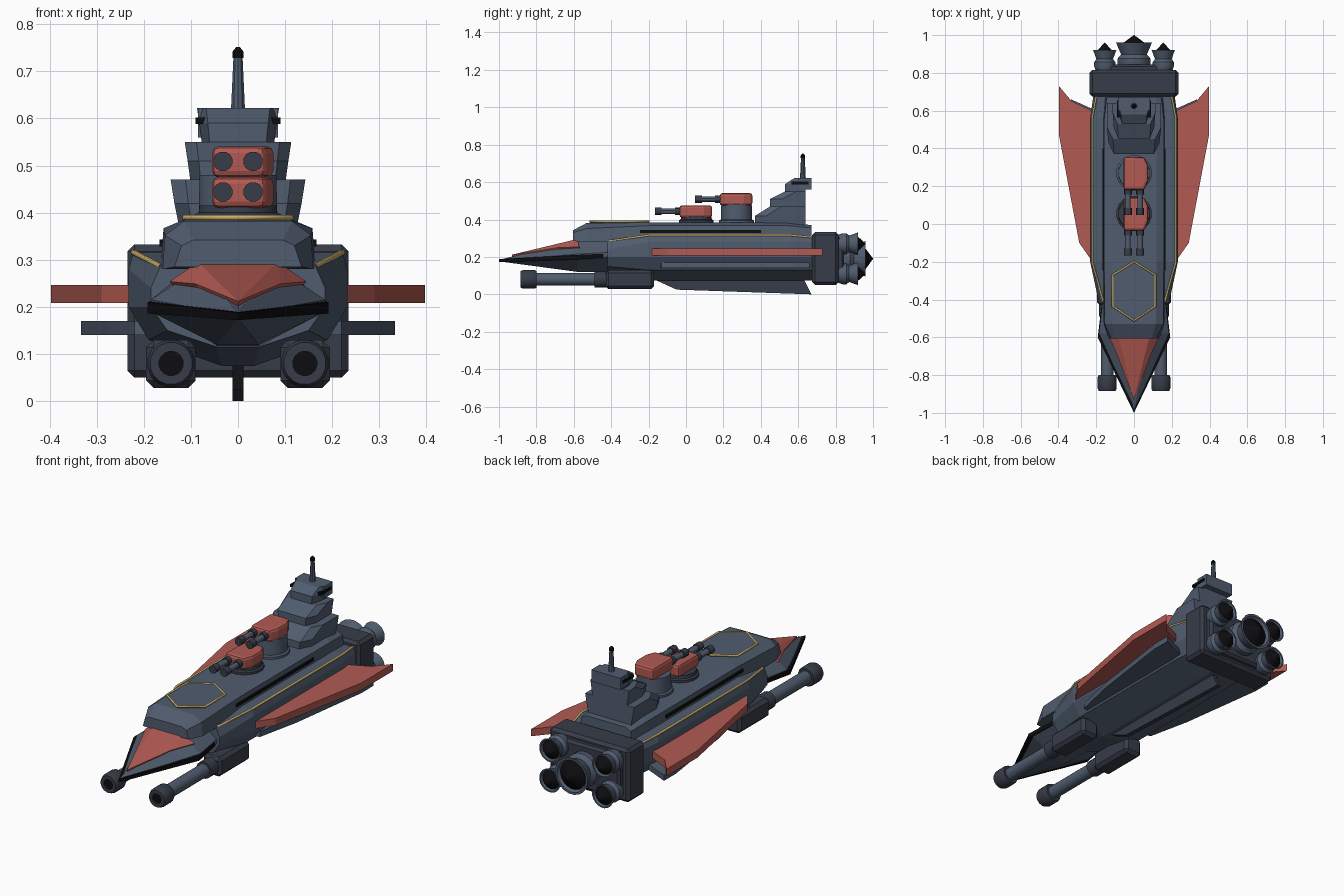
import bpy, bmesh, math

if "Cube" in bpy.data.objects:
    bpy.data.objects.remove(bpy.data.objects["Cube"])

def material(name, rgb):
    m = bpy.data.materials.new(name)
    m.diffuse_color = (*rgb, 1)
    m.use_nodes = True
    m.node_tree.nodes["Principled BSDF"].inputs["Base Color"].default_value = m.diffuse_color
    return m

GREY = material("hull_grey", (.08, .107, .156))
DARK = material("dark_grey", (.038, .045, .065))
RED = material("red", (.445, .102, .084))
GOLD = material("gold", (.6, .43, .14))
BLACK = material("black", (.004, .004, .005))

def finish(name, bm, mat, mirror=False, bevel=0, segs=1, smooth=False):
    bmesh.ops.remove_doubles(bm, verts=bm.verts, dist=1e-5)
    bmesh.ops.recalc_face_normals(bm, faces=bm.faces)
    me = bpy.data.meshes.new(name)
    bm.to_mesh(me)
    bm.free()
    me.materials.append(mat)
    ob = bpy.data.objects.new(name, me)
    bpy.context.collection.objects.link(ob)
    if smooth:
        bpy.ops.object.select_all(action='DESELECT')
        ob.select_set(True)
        bpy.context.view_layer.objects.active = ob
        bpy.ops.object.shade_smooth_by_angle(angle=math.radians(30))
    if bevel:
        b = ob.modifiers.new("bevel", 'BEVEL')
        b.width, b.segments = bevel, segs
    if mirror:
        m = ob.modifiers.new("mirror", 'MIRROR')
        m.use_mirror_merge = False
    return ob

def skin(name, rings, mat, **kw):
    """Join matching rings of 3D points and cap both ends."""
    bm = bmesh.new()
    rs = [[bm.verts.new(p) for p in r] for r in rings]
    n = len(rs[0])
    for a, b in zip(rs, rs[1:]):
        for i in range(n):
            j = (i + 1) % n
            bm.faces.new((a[i], a[j], b[j], b[i]))
    bm.faces.new(rs[0])
    bm.faces.new(rs[-1])
    return finish(name, bm, mat, **kw)

def hull(name, sections, mat):
    """Symmetric loft along y; each section is (y, right-half x/z points)."""
    return skin(name, [[(x, y, z) for x, z in h] + [(-x, y, z) for x, z in reversed(h)]
                       for y, h in sections], mat)

def lathe(name, prof, c, mat, axis='Y', n=16, **kw):
    """Profile of (position, radius) along an axis through c."""
    rings = []
    for t, r in prof:
        ring = []
        for k in range(n):
            a = 2 * math.pi * (k + .5) / n
            u, v = r * math.cos(a), r * math.sin(a)
            ring.append((c[0] + u, t, c[1] + v) if axis == 'Y' else (c[0] + u, c[1] + v, t))
        rings.append(ring)
    return skin(name, rings, mat, smooth=True, **kw)

def prism(name, plan, z0, z1, mat, **kw):
    return skin(name, [[(x, y, z) for x, y in plan] for z in (z0, z1)], mat, **kw)

def box(name, x, y, z, mat, **kw):
    return prism(name, [(x[0], y[0]), (x[1], y[0]), (x[1], y[1]), (x[0], y[1])], *z, mat, **kw)

def trim(name, pts, mat, width, closed=False, mirror=False):
    cu = bpy.data.curves.new(name, 'CURVE')
    cu.dimensions = '3D'
    cu.bevel_depth, cu.bevel_resolution = width, 1
    sp = cu.splines.new('POLY')
    sp.points.add(len(pts) - 1)
    for p, q in zip(sp.points, pts):
        p.co = (*q, 1)
    sp.use_cyclic_u = closed
    cu.materials.append(mat)
    ob = bpy.data.objects.new(name, cu)
    bpy.context.collection.objects.link(ob)
    if mirror:
        ob.modifiers.new("mirror", 'MIRROR')

# Main hull, keel and upper deck
mid = [(.15, .315), (.222, .315), (.232, .28), (.232, .2), (.19, .13), (.035, .075)]
hull("main_hull", [
    (-.42, [(.14, .285), (.165, .285), (.185, .24), (.185, .2), (.15, .15), (.045, .115)]),
    (-.2, mid), (.56, mid),
    (.68, [(.15, .305), (.2, .305), (.215, .28), (.215, .2), (.18, .13), (.035, .075)])], GREY)
skin("keel", [[(x, y, z) for y, z in ((-.2, .11), (-.16, .075), (-.05, .025), (.67, 0), (.62, .1))]
              for x in (-.012, .012)], DARK)
hull("upper_deck", [
    (-.605, [(.095, .342), (.12, .33), (.135, .285)]),
    (-.53, [(.115, .382), (.155, .352), (.16, .28)]),
    (-.2, [(.12, .383), (.158, .367), (.165, .28)]),
    (.55, [(.12, .383), (.158, .367), (.165, .28)]),
    (.67, [(.115, .37), (.145, .355), (.155, .28)])], GREY)
box("deck_side_strip", (.15, .167), (-.245, .4), (.328, .343), BLACK, mirror=True)
trim("gold_hull_line", [(.163, -.41, .285), (.222, -.2, .316), (.222, .56, .316), (.2, .675, .305)],
     GOLD, .006, mirror=True)

# Pointed bow with black edge and red plating
hull("bow", [
    (-.99, [(0, .187), (0, .186), (0, .182), (0, .178), (0, .175)]),
    (-.58, [(0, .285), (.08, .285), (.185, .215), (.185, .19), (.045, .12)]),
    (-.4, [(0, .285), (.1, .285), (.165, .225), (.165, .2), (.045, .117)])], GREY)
hull("bow_edge", [
    (-1, [(0, .188), (0, .172)]),
    (-.6, [(.192, .21), (.192, .186)]),
    (-.44, [(.173, .217), (.173, .196)])], BLACK)
bm = bmesh.new()
T = bm.verts.new((0, -.93, .207))
L, R = [[bm.verts.new((s * x, y, z)) for x, y, z in
         ((.087, -.69, .245), (.142, -.57, .25), (.083, -.58, .291))] for s in (-1, 1)]
for s in (L, R):
    bm.faces.new((T, s[0], s[2]))
    bm.faces.new((s[0], s[1], s[2]))
bm.faces.new((T, L[2], R[2]))
plate = finish("bow_red_plate", bm, RED)
so = plate.modifiers.new("solidify", 'SOLIDIFY')
so.thickness, so.offset = .01, 0

# Side wings
prism("red_wing", [(.15, -.41), (.22, -.2), (.29, -.1), (.397, .47), (.397, .73), (.33, .65),
                   (.2, .59)], .208, .246, RED, mirror=True)
prism("lower_wing", [(.15, -.15), (.22, -.13), (.27, .1), (.333, .56), (.333, .66), (.2, .6)],
      .14, .17, GREY, mirror=True)

# Twin forward guns
box("gun_pod", (.09, .195), (-.43, -.17), (.028, .13), DARK, mirror=True, bevel=.016)
lathe("gun_barrel", [(-.49, .044), (-.42, .044)], (.142, .08), DARK, mirror=True)
lathe("gun_tube", [(-.82, .034), (-.48, .034)], (.142, .08), GREY, mirror=True)
lathe("gun_muzzle", [(-.8, .046), (-.81, .051), (-.87, .051), (-.885, .045), (-.885, .026), (-.84, .026)],
      (.142, .08), DARK, mirror=True)
lathe("gun_bore", [(-.878, .026), (-.85, .026)], (.142, .08), BLACK, mirror=True)

# Hexagonal deck panel
hexa = [(.113, -.27), (0, -.2), (-.113, -.27), (-.113, -.435), (0, -.512), (.113, -.435)]
prism("deck_panel", hexa, .37, .391, GREY)
trim("deck_panel_frame", [(x, y, .39) for x, y in hexa], GOLD, .006, closed=True)

# Two deck turrets
for tag, y, z, base in (("front", .055, .41, .37), ("rear", .27, .475, .37)):
    lathe(tag + "_turret_base", [(base, .095), (base + .025, .095), (base + .03, .085), (z + .005, .083)],
          (0, y), GREY if tag == "rear" else DARK, axis='Z')
    prism(tag + "_turret", [(-.055, y - .09), (.055, y - .09), (.075, y - .04), (.075, y + .04),
                            (.055, y + .085), (-.055, y + .085)], z, z + .066, RED, bevel=.014, segs=2)
    lathe(tag + "_turret_barrels", [(y - .19, .015), (y - .07, .015)], (.032, z + .034), GREY,
          n=12, mirror=True)
    lathe(tag + "_turret_sleeves", [(y - .115, .021), (y - .07, .021)], (.032, z + .034), DARK,
          n=12, mirror=True)
    lathe(tag + "_turret_muzzles", [(y - .222, .021), (y - .185, .021)], (.032, z + .034), DARK,
          n=12, mirror=True)

# Stepped command tower
def level(name, zs, fronts, widths, back):
    rings = []
    for z, f, w in zip(zs, fronts, widths):
        half = [(w * .78, f), (w, f + .06), (w, back)]
        rings.append([(x, y, z) for x, y in half] + [(-x, y, z) for x, y in reversed(half)])
    skin(name, rings, GREY)

level("tower_lower", (.37, .42, .47), (.37, .37, .45), (.125, .135, .143), .64)
level("tower_middle", (.46, .51, .55), (.45, .45, .53), (.1, .107, .113), .64)
level("tower_upper", (.54, .59, .622), (.53, .53, .58), (.076, .082, .087), .64)
box("tower_rear_overhang", (-.085, .085), (.6, .672), (.56, .622), GREY)
box("tower_window", (-.09, .09), (.565, .655), (.588, .602), BLACK)
lathe("mast", [(.61, .016), (.735, .01)], (0, .625), GREY, axis='Z', n=10)
lathe("mast_tip", [(.728, .012), (.742, .012), (.752, .004)], (0, .625), BLACK, axis='Z', n=10)

# Engine block and nozzles
box("engine_block", (-.235, .235), (.675, .815), (.05, .333), DARK, bevel=.015)
box("engine_back_plate", (-.2, .2), (.8, .845), (.075, .31), DARK, bevel=.012)

def engine(tag, c, s, y0, length, tip, **kw):
    shape = ((0, .8), (.2, .92), (.4, .92), (.55, .72), (1, 1), (1, .88), (.7, .6))
    lathe(tag + "_nozzle", [(y0 + length * t, s * r) for t, r in shape], c, GREY, n=20, **kw)
    lathe(tag + "_plug", [(y0 + length * .6, s * .7), (y0 + length * .9, s * .78), (tip, .001)], c,
          BLACK, n=20, **kw)

engine("main_engine", (0, .19), .096, .82, .14, 1.0)
engine("upper_engine", (.155, .27), .062, .815, .105, .96, mirror=True)
engine("lower_engine", (.155, .11), .062, .815, .105, .96, mirror=True)
